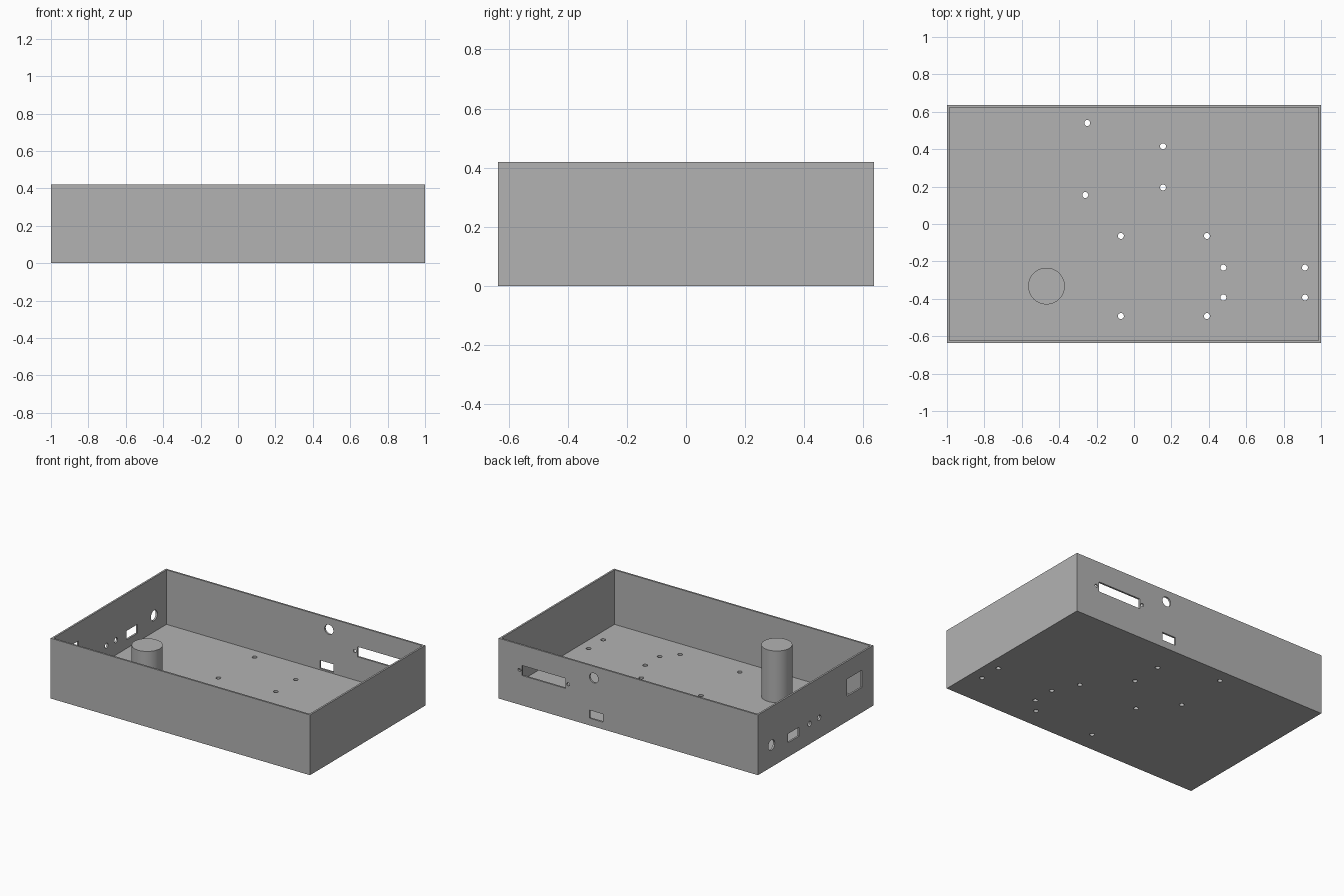
import bpy, bmesh
from mathutils import Matrix, Vector
from math import radians

default = bpy.data.objects.get("Cube")
if default:
    bpy.data.objects.remove(default, do_unlink=True)

HX, HY, H = 1.0, 0.635, 0.42   # half width, half depth, height
WALL, FLOOR = 0.018, 0.04

grey = bpy.data.materials.new("plain_grey")
grey.use_nodes = True
colour = (0.45, 0.45, 0.45, 1)
grey.diffuse_color = colour
grey.node_tree.nodes["Principled BSDF"].inputs["Base Color"].default_value = colour


def add_box(bm, lo, hi):
    lo, hi = Vector(lo), Vector(hi)
    m = Matrix.Translation((lo + hi) / 2) @ Matrix.Diagonal((*(hi - lo), 1))
    return bmesh.ops.create_cube(bm, size=1, matrix=m)


def add_rod(bm, centre, radius, length, axis="Z", sides=24):
    turn = {"X": Matrix.Rotation(radians(90), 4, "Y"),
            "Y": Matrix.Rotation(radians(90), 4, "X"),
            "Z": Matrix.Identity(4)}[axis]
    bmesh.ops.create_cone(bm, cap_ends=True, segments=sides, radius1=radius,
                          radius2=radius, depth=length,
                          matrix=Matrix.Translation(centre) @ turn)


def make_object(name, bm):
    bmesh.ops.recalc_face_normals(bm, faces=bm.faces)
    mesh = bpy.data.meshes.new(name)
    bm.to_mesh(mesh)
    bm.free()
    mesh.materials.append(grey)
    obj = bpy.data.objects.new(name, mesh)
    bpy.context.collection.objects.link(obj)
    return obj


def smooth(obj):
    bpy.ops.object.select_all(action="DESELECT")
    obj.select_set(True)
    bpy.context.view_layer.objects.active = obj
    bpy.ops.object.shade_smooth_by_angle(angle=radians(30))


# Open tray: a block with its top inset and pushed down to the floor
bm = bmesh.new()
add_box(bm, (-HX, -HY, 0), (HX, HY, H))
bm.normal_update()
top = max(bm.faces, key=lambda f: f.calc_center_median().z)
bmesh.ops.inset_region(bm, faces=[top], thickness=WALL)
floor = bmesh.ops.extrude_discrete_faces(bm, faces=[top])["faces"][0]
bmesh.ops.translate(bm, verts=floor.verts, vec=(0, 0, FLOOR - H))
tray = make_object("tray", bm)

# Cutters for every opening
bm = bmesh.new()

# Mounting holes in the floor
floor_holes = [(-0.25, 0.54), (-0.26, 0.155), (0.155, 0.415), (0.155, 0.195)]
floor_holes += [(x, y) for x in (-0.07, 0.39) for y in (-0.064, -0.492)]
floor_holes += [(x, y) for x in (0.478, 0.914) for y in (-0.233, -0.393)]
for x, y in floor_holes:
    add_rod(bm, (x, y, FLOOR / 2), 0.016, 0.1, "Z", 16)

# Back wall: connector slot, its screw holes, round hole, small port
for x0, x1, z0, z1 in [(0.485, 0.82, 0.208, 0.278), (0.195, 0.3, 0.05, 0.106)]:
    add_box(bm, (x0, HY - 0.05, z0), (x1, HY + 0.05, z1))
for x, z, r in [(0.465, 0.242, 0.011), (0.84, 0.242, 0.011), (0.266, 0.339, 0.034)]:
    add_rod(bm, (x, HY, z), r, 0.1, "Y")

# Side wall: window, square port, jack hole, two small holes
for y0, y1, z0, z1 in [(-0.513, -0.348, 0.175, 0.295), (0.182, 0.304, 0.1, 0.162)]:
    add_box(bm, (-HX - 0.05, y0, z0), (-HX + 0.05, y1, z1))
for y, z, r in [(-0.039, 0.143, 0.018), (0.066, 0.141, 0.018), (0.486, 0.154, 0.036)]:
    add_rod(bm, (-HX, y, z), r, 0.1, "X")

cutter = make_object("opening_cutter", bm)
cutter.hide_render = True

cut = tray.modifiers.new("openings", "BOOLEAN")
cut.operation = "DIFFERENCE"
cut.solver = "EXACT"
cut.object = cutter
bpy.ops.object.select_all(action="DESELECT")
tray.select_set(True)
bpy.context.view_layer.objects.active = tray
bpy.ops.object.modifier_apply(modifier=cut.name)
bpy.data.objects.remove(cutter, do_unlink=True)
smooth(tray)

# Round post standing on the floor
bm = bmesh.new()
POST_TOP = 0.4
add_rod(bm, (-0.468, -0.332, (FLOOR + POST_TOP) / 2), 0.098, POST_TOP - FLOOR, "Z", 64)
smooth(make_object("round_post", bm))
